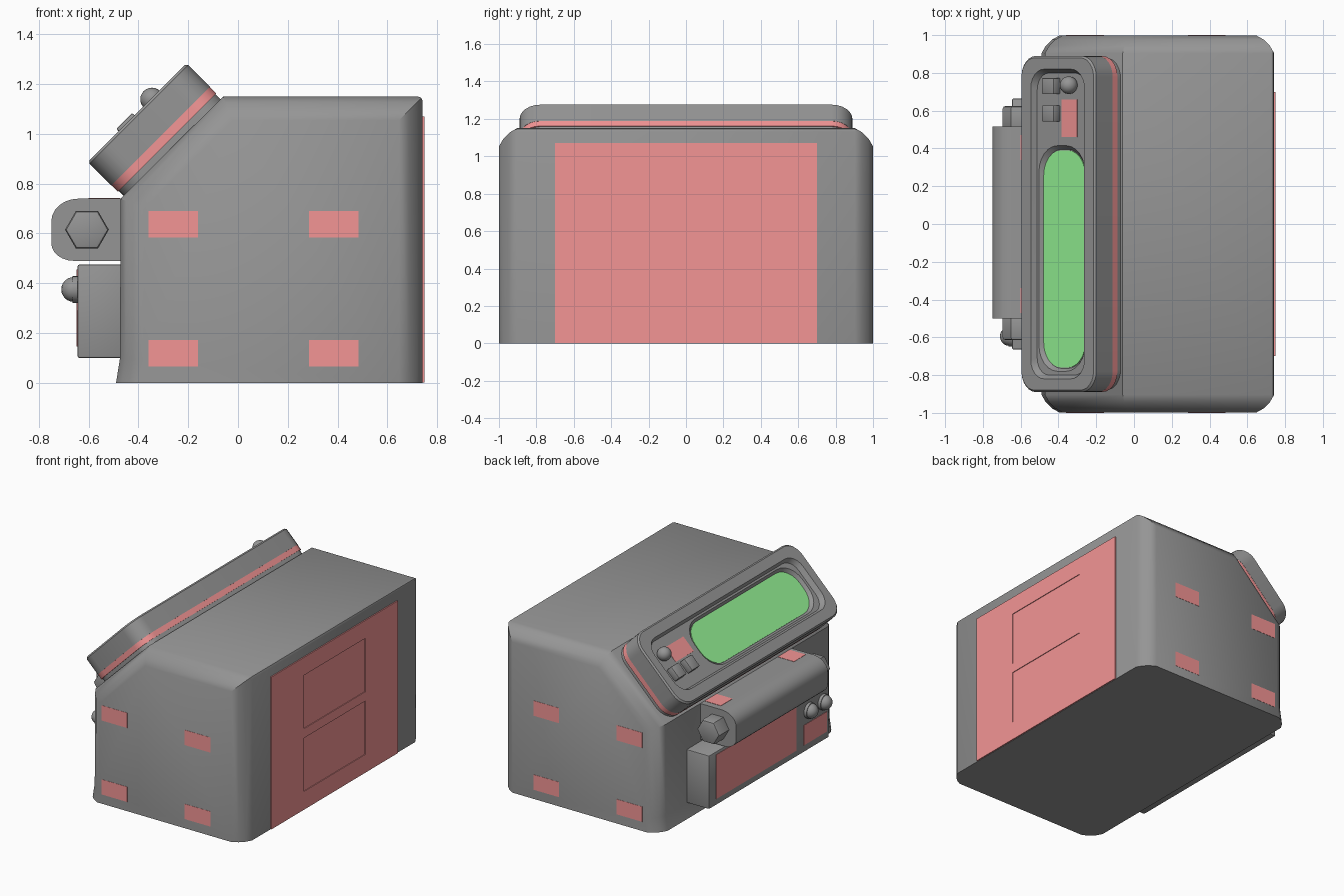
import bpy, bmesh
from math import sin, cos, pi, radians
from mathutils import Matrix

if "Cube" in bpy.data.objects:
    bpy.data.objects.remove(bpy.data.objects["Cube"])


def material(name, rgb):
    m = bpy.data.materials.new(name)
    m.diffuse_color = (*rgb, 1)
    m.use_nodes = True
    m.node_tree.nodes["Principled BSDF"].inputs["Base Color"].default_value = m.diffuse_color
    return m


GREY = material("grey_casing", (0.3, 0.3, 0.3))
RED = material("red_label", (0.9, 0.3, 0.3))
GREEN = material("green_display", (0.3, 0.9, 0.3))


def finish(name, bm, mat=None, frame=None):
    bmesh.ops.recalc_face_normals(bm, faces=bm.faces)
    me = bpy.data.meshes.new(name)
    bm.to_mesh(me)
    bm.free()
    ob = bpy.data.objects.new(name, me)
    bpy.context.collection.objects.link(ob)
    me.materials.append(mat or GREY)
    if frame:
        ob.matrix_world = frame
    bpy.ops.object.select_all(action='DESELECT')
    ob.select_set(True)
    bpy.context.view_layer.objects.active = ob
    bpy.ops.object.shade_smooth_by_angle(angle=radians(35))
    return ob


def prism(name, profile, y0, y1, bevel=0, segments=1, shape=0.5, open_bottom=False, ridge=None):
    """Extrude an xz profile along y and round the edges of both end faces."""
    bm = bmesh.new()
    face = bm.faces.new([bm.verts.new((x, y0, z)) for x, z in profile])
    ext = bmesh.ops.extrude_face_region(bm, geom=[face])
    for v in ext["geom"]:
        if isinstance(v, bmesh.types.BMVert):
            v.co.y = y1
    bmesh.ops.recalc_face_normals(bm, faces=bm.faces)
    if bevel:
        edges = [e for e in bm.edges
                 if abs(e.verts[0].co.y - e.verts[1].co.y) < 1e-5
                 and not (open_bottom and max(v.co.z for v in e.verts) < 1e-5)]
        bmesh.ops.bevel(bm, geom=edges, offset=bevel, segments=segments,
                        profile=shape, affect='EDGES', clamp_overlap=True)
    if ridge:  # soften one long edge at the given x, z
        edges = [e for e in bm.edges if all(
            abs(v.co.x - ridge[0]) + abs(v.co.z - ridge[1]) < 1e-3 for v in e.verts)]
        bmesh.ops.bevel(bm, geom=edges, offset=0.018, segments=2,
                        profile=0.5, affect='EDGES', clamp_overlap=True)
    return finish(name, bm)


def box(name, x0, x1, y0, y1, z0, z1, mat=None, bevel=0, frame=None):
    bm = bmesh.new()
    bmesh.ops.create_cube(bm, size=1)
    for v in bm.verts:
        v.co = ((x0 + x1) / 2 + v.co.x * (x1 - x0),
                (y0 + y1) / 2 + v.co.y * (y1 - y0),
                (z0 + z1) / 2 + v.co.z * (z1 - z0))
    if bevel:
        bmesh.ops.bevel(bm, geom=bm.edges[:], offset=bevel, segments=2,
                        profile=0.5, affect='EDGES')
    return finish(name, bm, mat, frame)


def rings(name, levels, mat=None, frame=None, n=6):
    """Bridge rounded rectangles (half width, y0, y1, radius, height) in order."""
    bm = bmesh.new()
    loops = []
    for u, y0, y1, r, h in levels:
        corners = [(u - r, y1 - r), (-u + r, y1 - r), (-u + r, y0 + r), (u - r, y0 + r)]
        loops.append([bm.verts.new((cx + r * cos(a), cy + r * sin(a), h))
                      for k, (cx, cy) in enumerate(corners)
                      for a in [(k + i / n) * pi / 2 for i in range(n + 1)]])
    for a, b in zip(loops, loops[1:]):
        for i in range(len(a)):
            j = (i + 1) % len(a)
            bm.faces.new((a[i], a[j], b[j], b[i]))
    bm.faces.new(loops[0][::-1])
    bm.faces.new(loops[-1])
    return finish(name, bm, mat, frame)


def ball(name, pos, r, frame=None):
    bm = bmesh.new()
    bmesh.ops.create_uvsphere(bm, u_segments=20, v_segments=12, radius=r,
                              matrix=Matrix.Translation(pos))
    return finish(name, bm, None, frame)


# Main housing with sloped upper edge
prism("housing", [(-0.49, 0), (0.742, 0), (0.742, 1.15), (-0.06, 1.15),
                  (-0.472, 0.74), (-0.474, 0.1)],
      -0.9985, 0.9985, bevel=0.095, segments=3, shape=0.36, open_bottom=True, ridge=(0.742, 1.15))

# Red patches on both ends
for side in (-1, 1):
    for x in (-0.26, 0.385):
        for z in (0.118, 0.637):
            box("end_patch", x - 0.1, x + 0.1, *sorted((side * 0.99, side)),
                z - 0.053, z + 0.053, RED)

# Large red panel: a backing plate and a frame leaving two shallow recesses
box("panel_back", 0.735, 0.745, -0.7, 0.7, 0.002, 1.07, RED)
for y0, y1 in ((-0.7, -0.34), (0.34, 0.7)):
    box("panel_side", 0.735, 0.75, y0, y1, 0.002, 1.07, RED)
for z0, z1 in ((0.002, 0.13), (0.505, 0.57), (0.945, 1.07)):
    box("panel_rail", 0.735, 0.75, -0.34, 0.34, z0, z1, RED)

# Tilted display head, local x up the slope and local z outward
tilt = Matrix.Translation((-0.265, 0, 0.945)) @ Matrix.Rotation(-pi / 4, 4, 'Y')
rings("head_neck", [(0.275, -0.88, 0.88, 0.11, -0.01),
                    (0.275, -0.88, 0.88, 0.11, 0.03)], frame=tilt)
rings("head_stripe", [(0.279, -0.889, 0.889, 0.11, 0.028),
                      (0.279, -0.889, 0.889, 0.11, 0.066)], RED, tilt)
rings("head_shell", [(0.28, -0.89, 0.89, 0.11, 0.065),
                     (0.28, -0.89, 0.89, 0.11, 0.188),
                     (0.27, -0.88, 0.88, 0.10, 0.198),
                     (0.20, -0.82, 0.82, 0.10, 0.198),
                     (0.185, -0.80, 0.80, 0.09, 0.165),
                     (0.172, -0.78, 0.415, 0.14, 0.165),
                     (0.157, -0.765, 0.395, 0.135, 0.142)], frame=tilt)
rings("display", [(0.155, -0.76, 0.39, 0.13, 0.140),
                  (0.155, -0.76, 0.39, 0.13, 0.146)], GREEN, tilt)

# Head controls
box("head_label", 0.0, 0.115, 0.46, 0.66, 0.16, 0.167, RED, frame=tilt)
for y in (0.585, 0.73):
    box("head_button", -0.105, -0.015, y - 0.043, y + 0.043, 0.16, 0.212,
        bevel=0.006, frame=tilt)
ball("head_knob", (0.08, 0.735, 0.194), 0.047, tilt)

# Hinge block with rounded outer corners
hinge = [(-0.45, 0.49), (-0.45, 0.74)]
hinge += [(-0.64 - 0.11 * sin(t * pi / 12), 0.65 + 0.09 * cos(t * pi / 12)) for t in range(7)]
hinge += [(-0.66 - 0.09 * cos(t * pi / 12), 0.56 - 0.07 * sin(t * pi / 12)) for t in range(7)]
prism("hinge_block", hinge, -0.5, 0.515)
for y in (-0.405, 0.405):
    box("hinge_label", -0.6, -0.475, y - 0.065, y + 0.065, 0.73, 0.742, RED)

# Hexagonal bolts at the hinge ends
hexagon = [(-0.607 + 0.088 * cos(k * pi / 3), 0.615 + 0.088 * sin(k * pi / 3)) for k in range(6)]
for y0, y1 in ((-0.615, -0.48), (0.49, 0.625)):
    prism("hinge_bolt", hexagon, y0, y1, bevel=0.015, segments=2)

# Lower control box with labels and two knobs
box("control_box", -0.645, -0.45, -0.665, 0.665, 0.1, 0.475, bevel=0.008)
box("control_label_large", -0.648, -0.64, -0.3, 0.59, 0.145, 0.455, RED)
box("control_label_small", -0.648, -0.64, -0.64, -0.38, 0.15, 0.29, RED)
for y in (-0.44, -0.595):
    ball("control_knob", (-0.66, y, 0.375), 0.05)
    bm = bmesh.new()
    bmesh.ops.create_cone(bm, cap_ends=True, segments=20, radius1=0.054, radius2=0.054, depth=0.03,
                          matrix=Matrix.Translation((-0.65, y, 0.375)) @ Matrix.Rotation(pi / 2, 4, 'Y'))
    finish("knob_collar", bm)
